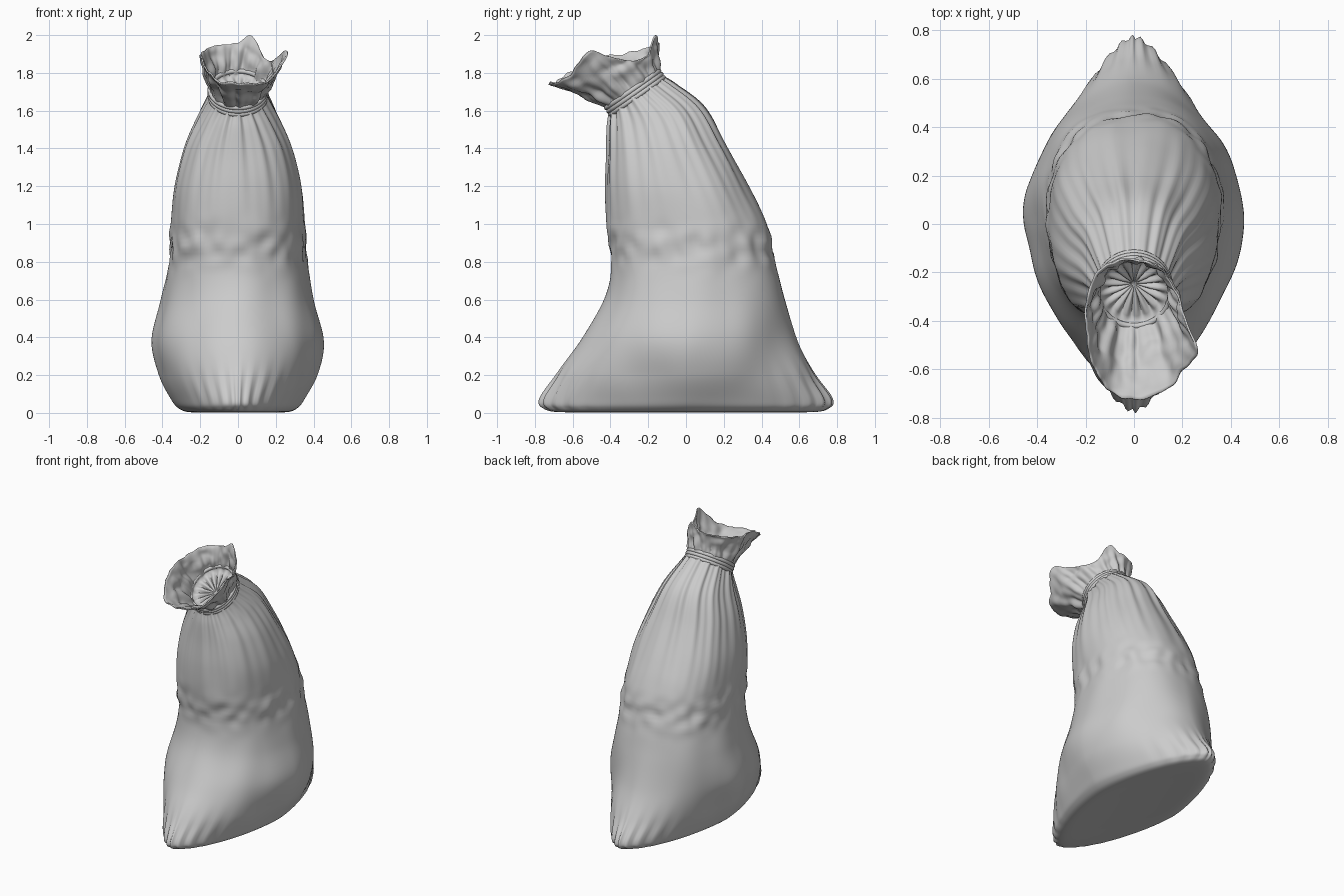
import bpy, bmesh
from math import sin, cos, pi, exp
from mathutils import Vector, noise

if "Cube" in bpy.data.objects:
    bpy.data.objects.remove(bpy.data.objects["Cube"])

N = 144
NECK = Vector((0, -0.27, 1.695))
ALONG = Vector((0, 0.82, 0.573))      # neck plane, front to back
AXIS = Vector((0, -0.573, 0.82))      # neck plane normal


def spline(rows, u, closed=False):
    """Catmull-Rom through rows of numbers, u in row units."""
    n = len(rows)
    i = int(u) if closed else min(int(u), n - 2)
    f = u - i
    pick = [(i + k) % n if closed else max(0, min(n - 1, i + k)) for k in (-1, 0, 1, 2)]
    return [0.5 * (2*b + (c - a)*f + (2*a - 5*b + 4*c - d)*f*f + (3*b - a - 3*c + d)*f**3)
            for a, b, c, d in zip(*[rows[k] for k in pick])]


def power(v, p):
    return (abs(v) ** p) * (1 if v >= 0 else -1)


def loft(name, rings, start=None, end=None):
    """Skin closed rings, optionally closing with a centre point."""
    bm = bmesh.new()
    loops = [[bm.verts.new(p) for p in r] for r in rings]
    for a, b in zip(loops, loops[1:]):
        for i in range(N):
            j = (i + 1) % N
            bm.faces.new((a[i], a[j], b[j], b[i]))
    for pt, lp, flip in ((start, loops[0], True), (end, loops[-1], False)):
        if pt is not None:
            c = bm.verts.new(pt)
            for i in range(N):
                q = (lp[i], lp[(i + 1) % N], c)
                bm.faces.new(q[::-1] if flip else q)
    bmesh.ops.recalc_face_normals(bm, faces=bm.faces)
    me = bpy.data.meshes.new(name)
    bm.to_mesh(me)
    bm.free()
    ob = bpy.data.objects.new(name, me)
    bpy.context.collection.objects.link(ob)
    for p in me.polygons:
        p.use_smooth = True
    return ob


# Sack body: front y, front z, back y, back z, half width, roundness
sections = [
    (-0.40, 0.008, 0.40, 0.008, 0.16, 1.7),
    (-0.67, 0.004, 0.67, 0.004, 0.26, 1.65),
    (-0.755, 0.025, 0.755, 0.025, 0.315, 1.6),
    (-0.772, 0.075, 0.772, 0.075, 0.355, 1.55),
    (-0.69, 0.20, 0.69, 0.20, 0.415, 1.65),
    (-0.56, 0.38, 0.59, 0.38, 0.455, 1.8),
    (-0.43, 0.60, 0.525, 0.60, 0.405, 2.1),
    (-0.39, 0.80, 0.475, 0.80, 0.362, 2.3),
    (-0.415, 1.00, 0.43, 1.00, 0.348, 2.3),
    (-0.425, 1.20, 0.33, 1.20, 0.335, 2.25),
    (-0.42, 1.38, 0.21, 1.42, 0.285, 2.15),
    (-0.415, 1.50, 0.095, 1.62, 0.215, 2.1),
    (-0.405, 1.57, -0.06, 1.745, 0.165, 2.0),
    (-0.405, 1.605, -0.135, 1.79, 0.145, 2.0),
]


def body_ring(u):
    yf, zf, yb, zb, hx, e = spline(sections, u)
    pts = []
    for i in range(N):
        t = 2 * pi * i / N
        sx, cy = power(sin(t), 2 / e), power(cos(t), 2 / e)
        k = (1 - cy) / 2
        p = Vector((hx * sx, yf + (yb - yf) * k, zf + (zb - zf) * k))
        out = Vector((sin(t), -cos(t), 0))
        z = p.z
        # gathered pleats, soft dents, creased waist and bottom corners
        pleat = max(0, min(1, (z - 0.95) / 0.6))
        d = pleat * 0.007 * (sin(13*t + 2*sin(2*t) + z) + 0.6*sin(29*t + 1.5*sin(3*t)))
        soft = min(1, z / 0.2) * (1 - 0.6 * pleat)
        d += 0.014 * soft * noise.noise(Vector((p.x*5, p.y*5, z*2.5)))
        waist = exp(-((z - 0.88) / 0.10) ** 2)
        d += 0.022 * waist * noise.noise(Vector((p.x*11, p.y*11, z*12 + 4)))
        corner = exp(-((z - 0.09) / 0.12) ** 2) * max(0, abs(cos(t)) - 0.6) * min(1, z / 0.03)
        d += 0.025 * corner * (sin(34*t) - 0.3)
        pts.append(p + out * d)
    return pts


ROWS = 110
loft("sack_body", [body_ring((len(sections) - 1) * r / ROWS) for r in range(ROWS + 1)],
     start=(0, 0, 0.012))

# Ruffled mouth: rim points counter-clockwise from the front
rim = [(0.0, -0.725, 1.745), (0.13, -0.685, 1.745), (0.20, -0.61, 1.80),
       (0.26, -0.525, 1.91), (0.215, -0.40, 1.885), (0.175, -0.29, 1.865),
       (0.125, -0.20, 1.90), (0.075, -0.165, 1.995), (-0.01, -0.145, 1.955),
       (-0.09, -0.16, 1.95), (-0.165, -0.22, 1.93), (-0.195, -0.33, 1.90),
       (-0.195, -0.45, 1.89), (-0.175, -0.56, 1.835), (-0.11, -0.68, 1.76)]


def mouth_ring(s):
    pts = []
    for i in range(N):
        t = 2 * pi * i / N
        out = Vector((sin(t), 0, 0)) - ALONG * cos(t)
        neck = NECK + Vector((0.14 * sin(t), 0, 0)) - ALONG * 0.158 * cos(t)
        if s < 0:                     # pinched cloth inside the neck
            p = neck.lerp(NECK - AXIS * 0.05, -s)
            p += AXIS * 0.012 * sin(17 * t) * sin(pi * -s)
        else:
            edge = Vector(spline(rim, len(rim) * i / N, True))
            p = neck.lerp(edge, s) + AXIS * 0.02 * sin(pi * s)
            fold = sin(11*t + 2*sin(2*t)) + 0.5 * sin(23*t + sin(5*t))
            p += out * (0.010 * fold * min(1, s * 5) * (1 - 0.75 * s))
            p += out * 0.022 * sin(pi * s) * noise.noise(p * 14)
            p += AXIS * 0.012 * s * noise.noise(p * 22)
        pts.append(p)
    return pts


steps = [-0.9, -0.7, -0.5, -0.3, -0.15] + [r / 20 for r in range(21)]
mouth = loft("ruffled_mouth", [mouth_ring(s) for s in steps], start=NECK - AXIS * 0.05)
thick = mouth.modifiers.new("cloth_thickness", 'SOLIDIFY')
thick.thickness = 0.008
thick.offset = 0

# Tie cord: three turns around the neck
for k in (-1, 0, 1):
    bpy.ops.mesh.primitive_torus_add(major_radius=1, minor_radius=0.075, major_segments=72,
                                     minor_segments=10)
    cord = bpy.context.object
    cord.name = f"tie_cord_{k + 2}"
    for v in cord.data.vertices:
        x, y, z = v.co
        v.co = NECK + Vector((x * 0.150, 0, 0)) + ALONG * y * 0.170 + AXIS * (z * 0.17 + k * 0.021)
    bpy.ops.object.shade_smooth()
